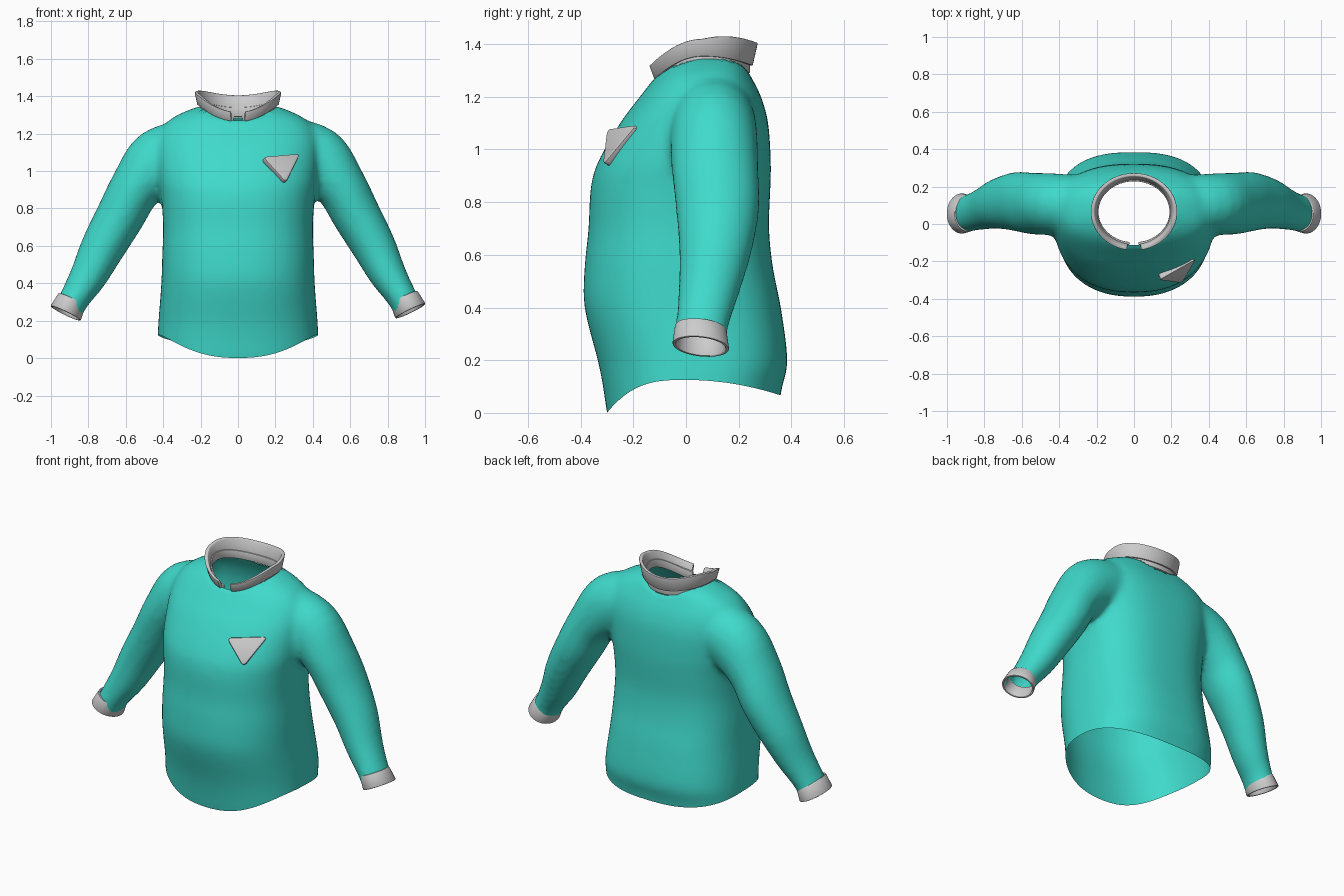
import bpy, bmesh, math
from mathutils import Vector

if "Cube" in bpy.data.objects:
    bpy.data.objects.remove(bpy.data.objects["Cube"])


def spline(rows, steps):
    """Catmull-Rom interpolation through rows of numbers."""
    out = []
    for i in range(len(rows) - 1):
        a, b, c, d = (rows[min(max(i + k, 0), len(rows) - 1)] for k in (-1, 0, 1, 2))
        for s in range(steps):
            t = s / steps
            out.append([0.5 * (2 * q + (r - p) * t + (2 * p - 5 * q + 4 * r - u) * t * t
                               + (3 * q - p - 3 * r + u) * t ** 3)
                        for p, q, r, u in zip(a, b, c, d)])
    return out + [list(rows[-1])]


def skin(bm, rings, loop=False):
    """Bridge equal rings; cap the ends, or join last to first."""
    vs = [[bm.verts.new(p) for p in r] for r in rings]
    n = len(vs[0])
    pairs = list(zip(vs, vs[1:])) + ([(vs[-1], vs[0])] if loop else [])
    faces = [bm.faces.new((a[i], a[(i + 1) % n], b[(i + 1) % n], b[i]))
             for a, b in pairs for i in range(n)]
    if not loop:
        faces += [bm.faces.new(vs[0]), bm.faces.new(vs[-1])]
    bmesh.ops.recalc_face_normals(bm, faces=faces)


def make(name, bm, bevel=0, angle=40):
    me = bpy.data.meshes.new(name)
    bm.to_mesh(me)
    bm.free()
    ob = bpy.data.objects.new(name, me)
    bpy.context.collection.objects.link(ob)
    bpy.ops.object.select_all(action='DESELECT')
    ob.select_set(True)
    bpy.context.view_layer.objects.active = ob
    if bevel:
        m = ob.modifiers.new("soft_edges", 'BEVEL')
        m.width, m.segments, m.limit_method = bevel, 2, 'ANGLE'
        m.angle_limit = math.radians(40)
        bpy.ops.object.modifier_apply(modifier=m.name)
    bpy.ops.object.shade_smooth_by_angle(angle=math.radians(angle))
    return ob


def spow(v, p):
    return math.copysign(abs(v) ** p, v)


def torso_ring(z, w, yf, yb, n=64):
    pts = []
    for i in range(n):
        a = 2 * math.pi * i / n
        e = 2 / (2.6 if math.sin(a) > 0 else 2.3)
        pts.append((w * spow(math.cos(a), e),
                    (yf + yb) / 2 + (yb - yf) / 2 * spow(math.sin(a), e), z))
    return pts


# Shirt volume: torso (z, half width, front y, back y)
torso = [(-0.15, .43, -.27, .34), (0, .43, -.30, .35), (.1, .43, -.315, .365),
         (.2, .425, -.335, .385), (.4, .41, -.385, .36), (.55, .405, -.385, .33),
         (.7, .40, -.37, .315), (.85, .41, -.362, .32), (.95, .425, -.335, .322),
         (1.1, .435, -.25, .312), (1.2, .42, -.175, .285), (1.27, .37, -.12, .25),
         (1.315, .29, -.075, .225), (1.347, .2, -.02, .19), (1.36, .1, .03, .13)]
bm = bmesh.new()
skin(bm, [torso_ring(*r) for r in spline(torso, 4)])

# Sleeves (x, y, z, half thickness, half depth)
sleeve = [(.25, .10, 1.12, .17, .16), (.42, .105, 1.06, .18, .165),
          (.545, .11, .925, .14, .165), (.63, .12, .77, .13, .158),
          (.725, .11, .60, .118, .136), (.80, .085, .45, .1, .115),
          (.88, .06, .32, .08, .1), (.94, .05, .20, .08, .1)]
path = spline(sleeve, 4)
for side in (1, -1):
    rings = []
    for i, (x, y, z, r, d) in enumerate(path):
        p, q = path[max(i - 1, 0)], path[min(i + 1, len(path) - 1)]
        t = Vector((q[0] - p[0], q[2] - p[2])).normalized()
        ring = []
        for k in range(32):
            a = 2 * math.pi * k / 32
            c = r * math.cos(a)
            ring.append((side * (x - t.y * c), y + d * math.sin(a),
                         z + t.x * c - (.012 if side < 0 else 0)))
        rings.append(ring)
    skin(bm, rings)
shirt = make("shirt_body", bm)
m = shirt.modifiers.new("merge", 'REMESH')
m.mode, m.voxel_size = 'VOXEL', 0.018
bpy.ops.object.modifier_apply(modifier=m.name)
m = shirt.modifiers.new("soften", 'SMOOTH')
m.factor, m.iterations = 0.5, 8
bpy.ops.object.modifier_apply(modifier=m.name)


# Openings at hem, wrists and neck
def cut(bm, inside, co, no):
    vs = {v for v in bm.verts if inside(v.co)}
    es = [e for e in bm.edges if all(v in vs for v in e.verts)]
    fs = [f for f in bm.faces if all(v in vs for v in f.verts)]
    bmesh.ops.bisect_plane(bm, geom=list(vs) + es + fs, plane_co=co, plane_no=no,
                           clear_outer=True)


def hem(y):
    return .125 * (1 - min(1, -y / .3) ** 3) if y < 0 else .125 - .057 * (y / .355) ** 2


bm = bmesh.new()
bm.from_mesh(shirt.data)
for v in bm.verts:
    v.co.z -= hem(v.co.y)
cut(bm, lambda c: abs(c.x) < .58 and c.z < .3, (0, 0, 0), (0, 0, -1))
for v in bm.verts:
    v.co.z += hem(v.co.y)
for s in (1, -1):
    cut(bm, lambda c: c.x * s > .65, (s * .905, .055, .275), (s * .45, 0, -.89))


def neck(c):
    return math.hypot(c.x / .205, (c.y - .062) / .175)


bmesh.ops.delete(bm, geom=[v for v in bm.verts if v.co.z > 1.15 and neck(v.co) < 1],
                 context='VERTS')
for v in bm.verts:
    if v.is_boundary and v.co.z > 1.1:
        k = neck(v.co)
        v.co.x /= k
        v.co.y = .062 + (v.co.y - .062) / k
bm.to_mesh(shirt.data)
bm.free()
bpy.ops.object.shade_smooth()
mat = bpy.data.materials.new("teal_cloth")
mat.diffuse_color = (.05, .70, .60, 1)
mat.use_nodes = True
mat.node_tree.nodes["Principled BSDF"].inputs["Base Color"].default_value = mat.diffuse_color
shirt.data.materials.clear()
shirt.data.materials.append(mat)

# Cuffs: slightly flared bands (offset along arm, scale)
for side, name in ((1, "cuff_left"), (-1, "cuff_right")):
    ax, up = Vector((.43, 0, -.9)), Vector((.9, 0, .43))
    centre = Vector((.905, .056, .287 - (.012 if side < 0 else 0)))
    rings = []
    for t, s in ((-.042, .9), (.04, 1), (.04, .87), (-.042, .78)):
        ring = []
        for k in range(40):
            a = 2 * math.pi * k / 40
            p = centre + ax * t + up * (.09 * s * math.cos(a))
            ring.append((side * p.x, p.y + .108 * s * math.sin(a), p.z - .1 * s * .108 * math.sin(a)))
        rings.append(ring)
    bm = bmesh.new()
    skin(bm, rings, loop=True)
    make(name, bm, .006)


# Collar: open band swept round the neck (radius x, radius y, blend bottom-top, z shift)
def collar(name, profile, gap):
    rings = []
    for i in range(61):
        a = gap + (2 * math.pi - 2 * gap) * i / 60
        k = math.cos(a)
        b = max(0, -k)
        zb = 1.345 - (.09 if k > 0 else .035) * k * k
        zt = 1.42 - .105 * k * k if k > 0 else 1.42 + .05 * b - .065 * b * b
        rings.append([(rx * math.sin(a), .065 - ry * k, zb + (zt - zb) * f + dz)
                      for rx, ry, f, dz in profile])
    bm = bmesh.new()
    skin(bm, rings)
    make(name, bm, .004)


collar("collar_leaf", [(.19, .165, 0, .012), (.212, .19, 1, 0),
                       (.232, .208, 1, 0), (.217, .188, 0, .008)], .17)
collar("collar_stand", [(.19, .163, 0, -.02), (.19, .163, 0, .03),
                        (.206, .178, 0, .03), (.206, .178, 0, -.02)], .12)

# Chest patch: rounded triangular plate lying on the chest
tri = [Vector(p) for p in ((.125, -.285, 1.068), (.325, -.172, 1.085), (.25, -.302, .93))]
nrm = (tri[1] - tri[0]).cross(tri[2] - tri[0]).normalized()
if nrm.y > 0:
    nrm = -nrm
bm = bmesh.new()
skin(bm, [[p - nrm * .015 for p in tri], [p + nrm * .02 for p in tri]])
corners = [e for e in bm.edges
           if abs((e.verts[0].co - e.verts[1].co).normalized().dot(nrm)) > .9]
bmesh.ops.bevel(bm, geom=corners, offset=.025, segments=4, profile=.5, affect='EDGES')
make("chest_patch", bm, .008)
